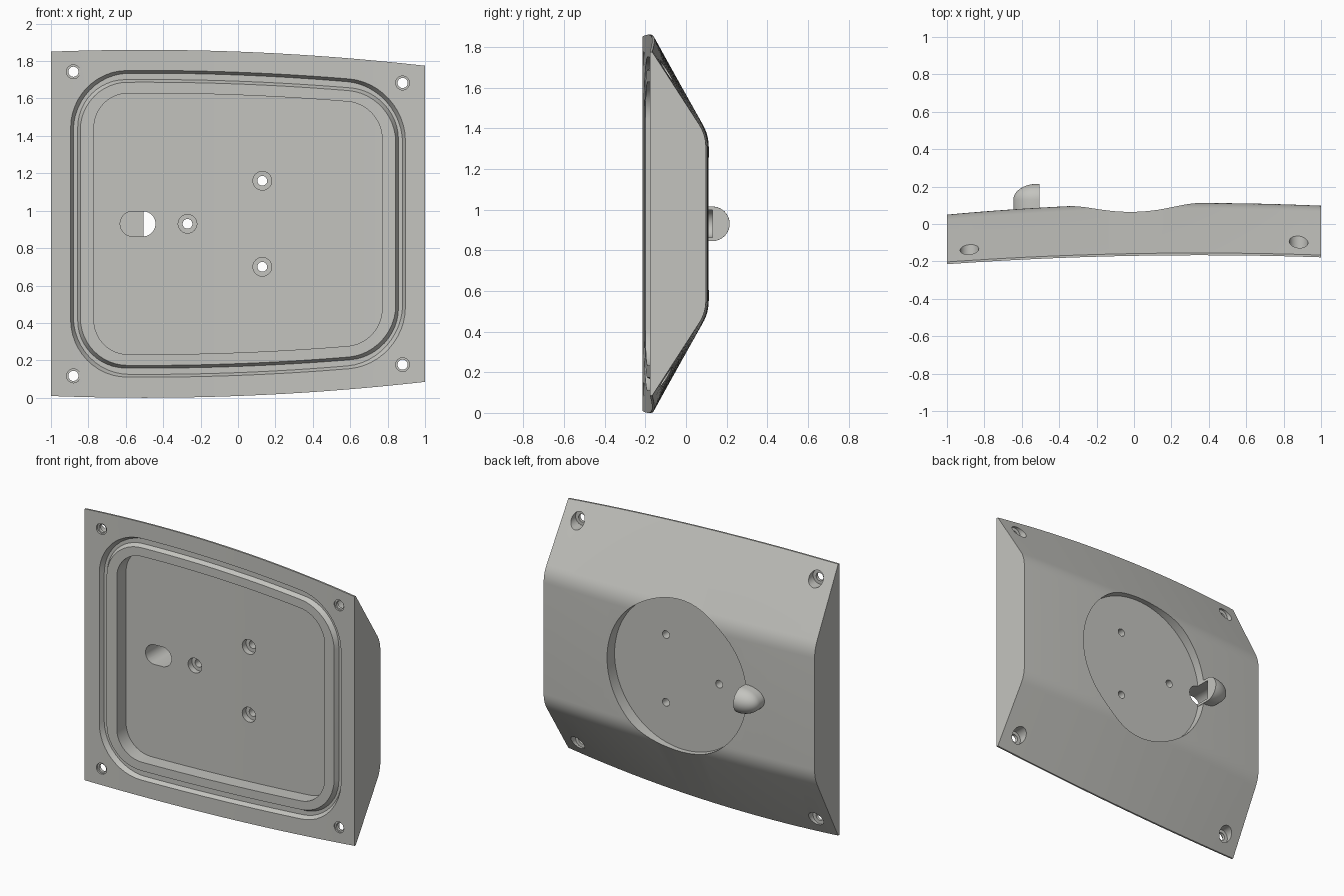
import bpy, bmesh, math
from mathutils import Matrix, Vector

if "Cube" in bpy.data.objects:
    bpy.data.objects.remove(bpy.data.objects["Cube"])

MID = 0.93                                             # height of the centre line
def half(x):  return 0.93 - 0.0378 * (x + 0.5) ** 2    # bowed top and bottom edge
def front(x): return -0.167 - 0.0263 * (x - 0.35) ** 2 # bowed front face
def back(x):  return 0.112 - 0.034 * (x - 0.35) ** 2   # bowed back face

grey = bpy.data.materials.new("warm grey")
grey.diffuse_color = (0.55, 0.55, 0.52, 1)
grey.use_nodes = True
grey.node_tree.nodes["Principled BSDF"].inputs["Base Color"].default_value = grey.diffuse_color


def make(name, bm):
    bmesh.ops.recalc_face_normals(bm, faces=bm.faces[:])
    me = bpy.data.meshes.new(name)
    bm.to_mesh(me)
    bm.free()
    me.materials.append(grey)
    ob = bpy.data.objects.new(name, me)
    bpy.context.collection.objects.link(ob)
    return ob


def loft(name, rings):
    bm = bmesh.new()
    rows = [[bm.verts.new(p) for p in r] for r in rings]
    n = len(rows[0])
    for a, b in zip(rows, rows[1:]):
        for i in range(n):
            j = (i + 1) % n
            bm.faces.new((a[i], a[j], b[j], b[i]))
    bm.faces.new(rows[0])
    bm.faces.new(rows[-1][::-1])
    return make(name, bm)


def cut(target, tool, op='DIFFERENCE'):
    m = target.modifiers.new(op.lower(), 'BOOLEAN')
    m.operation, m.solver, m.object = op, 'EXACT', tool
    bpy.context.view_layer.objects.active = target
    bpy.ops.object.modifier_apply(modifier=m.name)
    bpy.data.objects.remove(tool)


def drill(target, x, z, r, y0, y1, seg=32):
    bm = bmesh.new()
    bmesh.ops.create_cone(bm, cap_ends=True, segments=seg, radius1=r, radius2=r, depth=y1 - y0)
    bm.transform(Matrix.Translation((x, (y0 + y1) / 2, z)) @ Matrix.Rotation(math.pi / 2, 4, 'X'))
    cut(target, make("drill", bm))


def rounded_block(name, xe, off, r, y0, y1, taper=0.0):
    """Rounded square following the bowed outline, from depth y0 to y1 behind the front."""
    st = []
    for i in range(13):
        t = i / 12 * math.pi / 2
        st.append((-xe + r * (1 - math.cos(t)), r * (1 - math.sin(t))))
    for i in range(1, 20):
        st.append((-xe + r + (2 * xe - 2 * r) * i / 20, 0))
    st += [(-x, c) for x, c in reversed(st[:13])]
    rings = []
    for x, c in st:
        ring = []
        for d, sides in ((y0, (-1, 1)), (y1, (1, -1))):
            xs = x * (1 - taper * d / xe)
            z = half(x) - off - c - taper * d
            ring += [(xs, front(x) + d, MID + s * z) for s in sides]
        rings.append(ring)
    return loft(name, rings)


def dome(name, rx, r, low):
    """Ball-topped stub pointing to the back, stretched along x."""
    bm = bmesh.new()
    bmesh.ops.create_uvsphere(bm, u_segments=40, v_segments=20, radius=1)
    for v in bm.verts:
        x, y, z = v.co
        v.co = (-0.515 + x * rx, 0.13 + z * r if z > -0.01 else low, MID + y * r)
    return bm


# Main plate: bowed slab with sloping top and bottom and a softened ridge
rings = []
for i in range(33):
    x = -1 + i / 16
    f, b, h = front(x), back(x), half(x)
    rim, corner = Vector((f + 0.012, h)), Vector((b, 0.437))
    p0 = corner + (rim - corner).normalized() * 0.06
    p2 = corner - Vector((0, 0.06))
    side = [(f, h), tuple(rim)]
    for k in range(7):
        t = k / 6
        side.append(tuple(p0 * (1 - t) ** 2 + corner * 2 * t * (1 - t) + p2 * t * t))
    ring = [(x, y, MID + z) for y, z in side] + [(x, y, MID - z) for y, z in reversed(side)]
    rings.append(ring)
plate = loft("mounting_plate", rings)

# Front: tapered seal groove and inner cavity
groove = rounded_block("groove", 0.895, 0.11, 0.3, -0.02, 0.03, 0.5)
cut(groove, rounded_block("island", 0.843, 0.173, 0.25, -0.04, 0.06, -0.5))
cut(plate, groove)
cut(plate, rounded_block("cavity", 0.77, 0.232, 0.18, -0.05, 0.10))

# Back: round recess
drill(plate, 0, MID, 0.515, 0.03, 0.4, 96)

# Cable hood with an open flat end beside the recess
bm = dome("hood", 0.13, 0.085, 0.0)
geom = bm.verts[:] + bm.edges[:] + bm.faces[:]
bmesh.ops.bisect_plane(bm, geom=geom, plane_co=(-0.505, 0, 0), plane_no=(1, 0, 0), clear_outer=True)
bmesh.ops.holes_fill(bm, edges=[e for e in bm.edges if e.is_boundary])
cut(plate, make("hood", bm), 'UNION')

# Cable slot through the plate and up into the hood
slot = []
for k in range(32):
    a = math.radians(90 + 360 * (k + 0.5) / 32)
    cx = -0.563 if math.cos(a) < 0 else -0.508
    slot.append((cx + 0.067 * math.cos(a), MID + 0.067 * math.sin(a)))
cut(plate, loft("slot", [[(x, y, z) for x, z in slot] for y in (-0.3, 0.131)]))
cut(plate, make("hood_hollow", dome("hood_hollow", 0.113, 0.067, 0.1)))

# Three inner screw holes, counterbored from the cavity
for x, z in ((0.13, 1.16), (0.13, 0.70), (-0.27, MID)):
    drill(plate, x, z, 0.026, -0.3, 0.3)
    drill(plate, x, z, 0.05, -0.3, front(x) + 0.14)

# Four corner screw holes, counterbored from the back
for x, dz in ((-0.88, 0.813), (0.88, 0.753)):
    for s in (-1, 1):
        z = MID + s * dz
        drill(plate, x, z, 0.027, -0.4, 0.3)
        drill(plate, x, z, 0.037, -0.4, front(x) + 0.01)
        drill(plate, x, z, 0.05, front(x) + 0.03, 0.3)

bpy.ops.object.select_all(action='DESELECT')
plate.select_set(True)
bpy.context.view_layer.objects.active = plate
bpy.ops.object.shade_smooth_by_angle(angle=math.radians(25))
